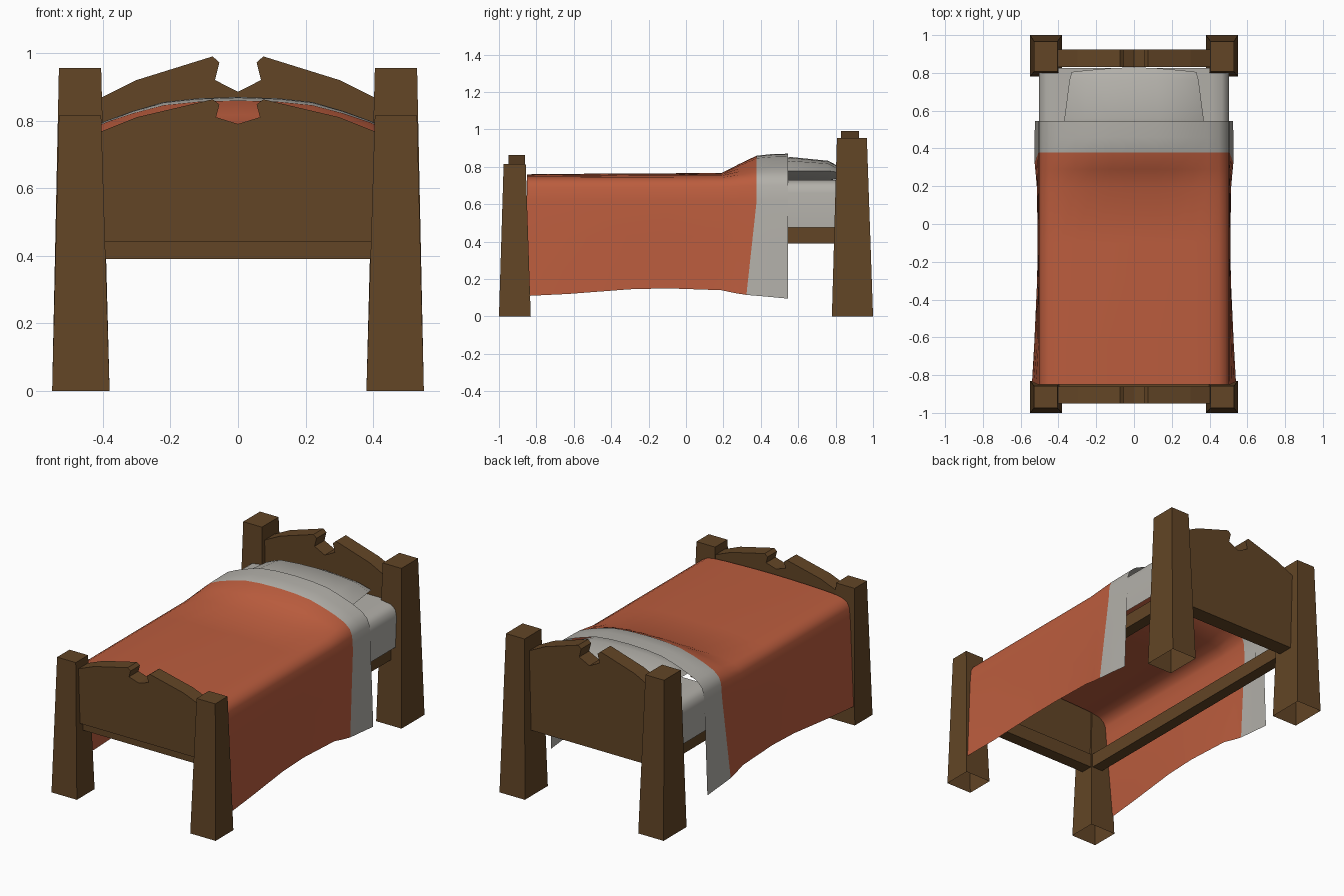
import bpy, bmesh

if "Cube" in bpy.data.objects:
    bpy.data.objects.remove(bpy.data.objects["Cube"])


def material(name, rgb):
    m = bpy.data.materials.new(name)
    m.diffuse_color = (*rgb, 1)
    m.use_nodes = True
    m.node_tree.nodes["Principled BSDF"].inputs["Base Color"].default_value = m.diffuse_color
    return m


WOOD = material("brown_wood", (0.122, 0.059, 0.019))
RED = material("red_cloth", (0.50, 0.109, 0.048))
LINEN = material("grey_linen", (0.45, 0.435, 0.40))


def make(name, verts, faces, mats, smooth=None, mirror=False, recalc=True):
    me = bpy.data.meshes.new(name)
    me.from_pydata(verts, [], faces)
    if recalc:
        bm = bmesh.new()
        bm.from_mesh(me)
        bmesh.ops.recalc_face_normals(bm, faces=bm.faces)
        bm.to_mesh(me)
        bm.free()
    ob = bpy.data.objects.new(name, me)
    bpy.context.collection.objects.link(ob)
    for m in mats:
        me.materials.append(m)
    if mirror:
        ob.modifiers.new("mirror", 'MIRROR')
    if smooth:
        bpy.ops.object.select_all(action='DESELECT')
        ob.select_set(True)
        bpy.context.view_layer.objects.active = ob
        bpy.ops.object.shade_smooth_by_angle(angle=smooth)
    return ob


def frustum(name, low, high, z0, z1, mirror=False, bottom=True):
    """Box between two rectangles (x0, x1, y0, y1)."""
    verts = [(r[i], r[j], z) for r, z in ((low, z0), (high, z1))
             for i, j in ((0, 2), (1, 2), (1, 3), (0, 3))]
    faces = [(i, (i + 1) % 4, (i + 1) % 4 + 4, i + 4) for i in range(4)] + [(4, 5, 6, 7)]
    if bottom:
        faces.append((3, 2, 1, 0))
    return make(name, verts, faces, [WOOD], mirror=mirror)


def board(name, half, y0, y1, z0):
    """Carved end board: mirrored top outline extruded along y."""
    outline = [(-0.42, z0), (0.42, z0)] + half + [(-x, z) for x, z in reversed(half) if x > 0]
    n = len(outline)
    verts = [(x, y, z) for y in (y0, y1) for x, z in outline]
    faces = [tuple(range(n)), tuple(range(2 * n - 1, n - 1, -1))]
    faces += [(i, (i + 1) % n, (i + 1) % n + n, i + n) for i in range(n)]
    return make(name, verts, faces, [WOOD])


def loft(rows, closed=False):
    n = len(rows[0])
    verts = [v for r in rows for v in r]
    faces = [(j * n + i, j * n + (i + 1) % n, (j + 1) * n + (i + 1) % n, (j + 1) * n + i)
             for j in range(len(rows) - 1) for i in range(n if closed else n - 1)]
    return verts, faces


# tapered posts, open underneath
frustum("front_post", (0.38, 0.55, -1.0, -0.83), (0.405, 0.53, -0.975, -0.857),
        0, 0.815, True, False)
frustum("back_post", (0.38, 0.55, 0.78, 1.0), (0.405, 0.53, 0.807, 0.967),
        0, 0.955, True, False)

# carved end boards
board("headboard", [(0.42, 0.86), (0.30, 0.92), (0.075, 0.99), (0.055, 0.972),
                    (0.068, 0.92), (0, 0.885)], 0.83, 0.925, 0.39)
board("footboard", [(0.42, 0.762), (0.30, 0.81), (0.075, 0.863), (0.055, 0.848),
                    (0.065, 0.81), (0, 0.79)], -0.95, -0.86, 0.44)

# frame rails
side = (0.40, 0.47, -0.88, 0.85)
frustum("side_rail", side, side, 0.39, 0.475, True)
front = (-0.40, 0.40, -0.925, -0.85)
frustum("front_rail", front, front, 0.39, 0.475)

# exposed end of the mattress
half = [(0.50, 0.475), (0.503, 0.66), (0.493, 0.70), (0.465, 0.722), (0.41, 0.73)]
section = half + [(-x, z) for x, z in reversed(half)]
verts, faces = loft([[(x, y, z) for x, z in section] for y in (0.48, 0.825)])
n = len(section)
faces.append(tuple(range(n, 2 * n)))
make("mattress", verts, faces, [LINEN], 0.7)

# pillow: rows of y, half width, top, seam and bottom heights
rows = []
for y, w, top, seam, bot in [(0.42, 0.34, 0.80, 0.77, 0.735), (0.47, 0.365, 0.842, 0.775, 0.728),
                             (0.56, 0.368, 0.852, 0.778, 0.725), (0.76, 0.342, 0.832, 0.778, 0.728),
                             (0.805, 0.33, 0.795, 0.772, 0.735)]:
    mid = seam + (top - seam) * 0.72
    bow = 0.025 if y > 0.8 else 0
    rows.append([(w, y, seam), (0.72 * w, y + bow * 0.4, mid), (0.35 * w, y + bow * 0.8, top - 0.004),
                 (0, y + bow, top), (-0.35 * w, y + bow * 0.8, top - 0.004),
                 (-0.72 * w, y + bow * 0.4, mid), (-w, y, seam),
                 (-0.7 * w, y, bot), (0, y + bow, bot), (0.7 * w, y, bot)])
verts, faces = loft(rows, True)
faces += [tuple(range(10)), tuple(range(40, 50))]
make("pillow", verts, faces, [LINEN], 0.6)

# draped blanket: rows of y, hump (0 flat - 1 raised), hem height, hem half width, hem y shift
profile = [(0, 0.765, 0.105), (0.12, 0.764, 0.102), (0.22, 0.761, 0.094), (0.31, 0.757, 0.072),
           (0.39, 0.752, 0.048), (0.45, 0.742, 0.030), (0.485, 0.722, 0.018), (0.50, 0.692, 0.010),
           (0.506, 0.62, 0.0)]
rows = []
for y, hump, hem_z, hem_x, dy in [(-0.85, -0.05, 0.11, 0.54, 0.01), (-0.63, -0.03, 0.12, 0.528, 0),
                                  (-0.3, 0, 0.145, 0.513, 0), (-0.1, 0, 0.15, 0.51, 0),
                                  (0.19, 0.02, 0.14, 0.514, 0), (0.29, 0.5, 0.125, 0.52, -0.03),
                                  (0.378, 0.9, 0.115, 0.526, -0.055), (0.46, 0.98, 0.105, 0.526, -0.02),
                                  (0.545, 1.0, 0.095, 0.525, 0)]:
    right = [(x, y, z + hump * h) for x, z, h in profile]
    right += [(0.506 + (hem_x - 0.506) * t, y + dy * t, 0.62 + (hem_z - 0.62) * t)
              for t in (0.4, 0.75, 1)]
    rows.append([(-x, yy, z) for x, yy, z in reversed(right[1:])] + right)
verts, faces = loft(rows)
blanket = make("blanket", verts, faces, [RED, LINEN], 0.8, recalc=False)
across = len(rows[0]) - 1
for p in blanket.data.polygons:
    p.material_index = int(p.index // across >= 6)   # turned-down sheet at the pillow end
